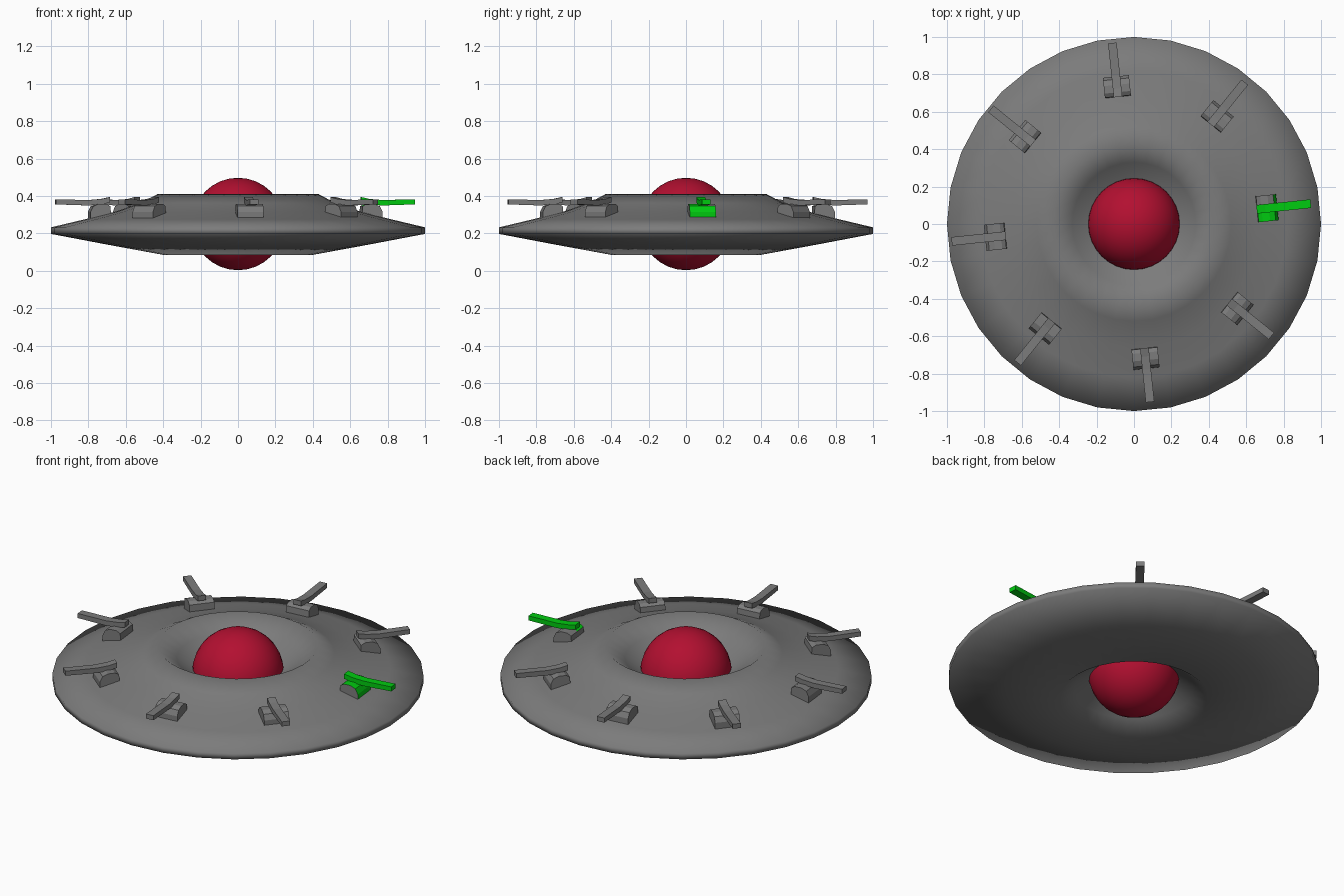
import bpy, bmesh, math
from mathutils import Matrix, Vector

if "Cube" in bpy.data.objects:
    bpy.data.objects.remove(bpy.data.objects["Cube"], do_unlink=True)


def material(name, rgb):
    m = bpy.data.materials.new(name)
    m.use_nodes = True
    m.diffuse_color = (*rgb, 1)
    m.node_tree.nodes["Principled BSDF"].inputs["Base Color"].default_value = (*rgb, 1)
    return m


GREY = material("hull grey", (0.2, 0.2, 0.2))
RED = material("core red", (0.45, 0.005, 0.03))
GREEN = material("signal green", (0.0, 0.6, 0.005))


def finish(bm, name, mats, smooth=False):
    bmesh.ops.recalc_face_normals(bm, faces=bm.faces)
    for f in bm.faces:
        f.smooth = smooth
    mesh = bpy.data.meshes.new(name)
    bm.to_mesh(mesh)
    bm.free()
    for m in mats:
        mesh.materials.append(m)
    ob = bpy.data.objects.new(name, mesh)
    bpy.context.collection.objects.link(ob)
    return ob


def extrude_profile(points, width, steps):
    """Solid from a radial/height outline, cut into steps across its width."""
    bm = bmesh.new()
    rings = [[bm.verts.new((r, width * (i / steps - 0.5), z)) for r, z in points]
             for i in range(steps + 1)]
    n = len(points)
    for a, b in zip(rings, rings[1:]):
        for j in range(n):
            k = (j + 1) % n
            bm.faces.new((a[j], a[k], b[k], b[j]))
    bm.faces.new(rings[0])
    bm.faces.new(rings[-1])
    bmesh.ops.recalc_face_normals(bm, faces=bm.faces)
    return bm


# Saucer hull, turned from its cross-section
hull = [(0.18, 0.25), (0.25, 0.28), (0.33, 0.335), (0.43, 0.41), (0.52, 0.362),
        (0.66, 0.315), (0.82, 0.275), (1.0, 0.232), (1.0, 0.197), (0.7, 0.14),
        (0.4, 0.085), (0.32, 0.145), (0.25, 0.195)]
bm = bmesh.new()
verts = [bm.verts.new((r, 0, z)) for r, z in hull]
edges = [bm.edges.new((verts[i - 1], verts[i])) for i in range(len(verts))]
bmesh.ops.spin(bm, geom=verts + edges, cent=(0, 0, 0), axis=(0, 0, 1),
               angle=2 * math.pi, steps=32)
bmesh.ops.remove_doubles(bm, verts=bm.verts, dist=0.0005)
finish(bm, "saucer_hull", [GREY], smooth=True)

# Glowing core ball
bm = bmesh.new()
bmesh.ops.create_uvsphere(bm, u_segments=32, v_segments=16, radius=0.247,
                          matrix=Matrix.Translation((0, 0, 0.25)))
finish(bm, "core_ball", [RED], smooth=True)

# Ring of eight guns; the first carries the green signal colour
mount = [(0.672, 0.26), (0.678, 0.345), (0.7, 0.358), (0.74, 0.358),
         (0.77, 0.345), (0.785, 0.315), (0.785, 0.26)]
barrel = [(0.675, 0.365), (0.72, 0.355), (0.79, 0.349), (0.965, 0.355),
          (0.965, 0.382), (0.79, 0.378), (0.72, 0.384), (0.675, 0.394)]
for i in range(8):
    place = Matrix.Translation((-0.015, 0.008, 0)) @ Matrix.Rotation(
        math.radians(6 + 45 * i), 4, "Z")
    bm = extrude_profile(mount, 0.14, 2)
    if i == 0:
        for f in bm.faces:
            c = f.calc_center_median()
            if f.normal.x > 0.6 or (f.normal.z > 0.3 and c.y < 0):
                f.material_index = 1
    bm.transform(place)
    finish(bm, f"gun_mount_{i + 1}", [GREY, GREEN])
    bm = extrude_profile(barrel, 0.046, 1)
    bm.transform(place)
    finish(bm, f"gun_barrel_{i + 1}", [GREEN if i == 0 else GREY])
